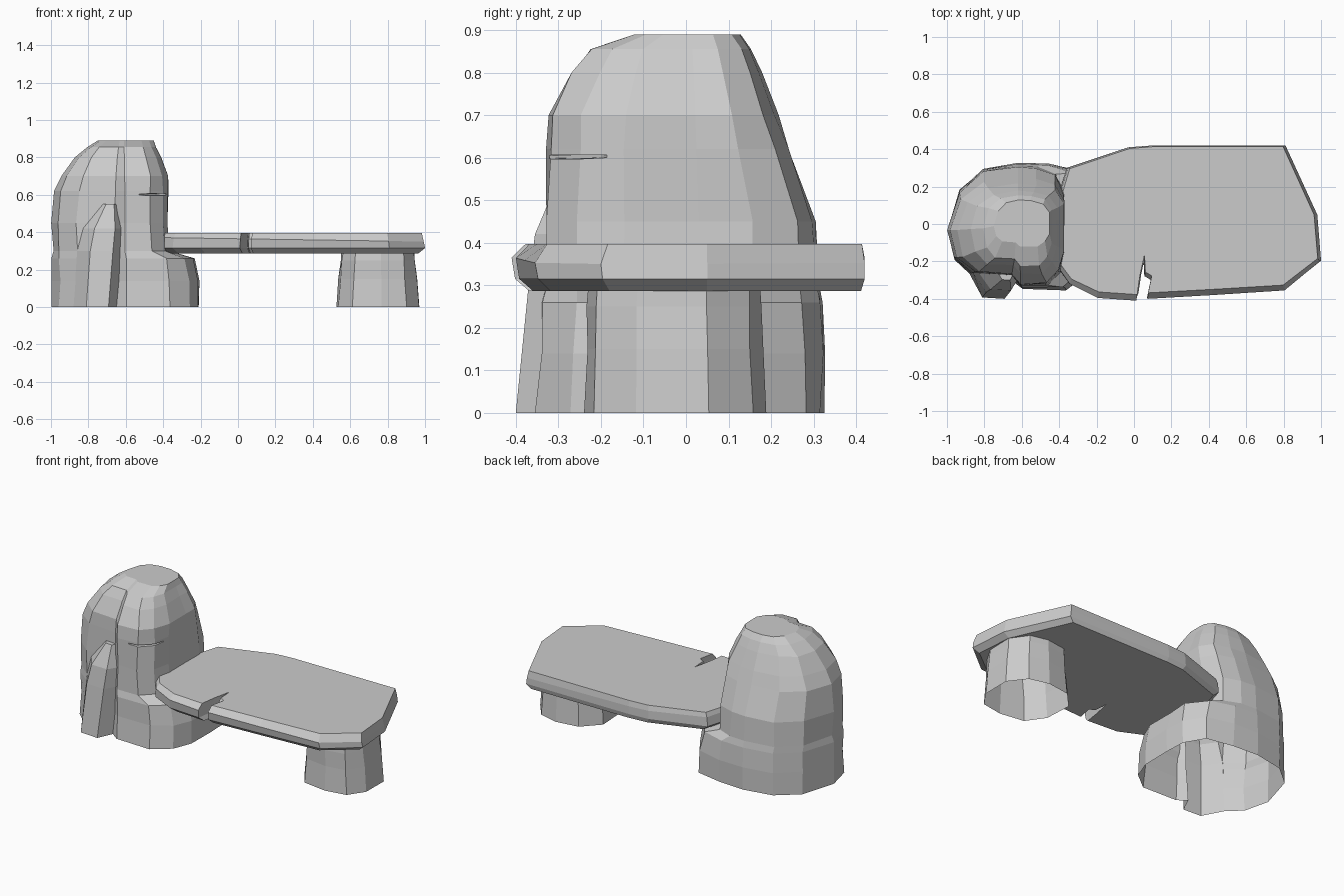
import bpy, bmesh, random

random.seed(4)
cube = bpy.data.objects.get("Cube")
if cube:
    bpy.data.objects.remove(cube, do_unlink=True)

stone = bpy.data.materials.new("grey_stone")
stone.use_nodes = True
GREY = (0.6, 0.6, 0.6, 1)
stone.diffuse_color = GREY
stone.node_tree.nodes["Principled BSDF"].inputs["Base Color"].default_value = GREY


def loft(name, rings):
    """Closed faceted solid through rings of equal point count, bottom to top."""
    bm = bmesh.new()
    loops = [[bm.verts.new(p) for p in ring] for ring in rings]
    for low, high in zip(loops, loops[1:]):
        for i in range(len(low)):
            j = (i + 1) % len(low)
            bm.faces.new((low[i], low[j], high[j], high[i]))
    bm.faces.new(loops[0][::-1])
    bm.faces.new(loops[-1])
    bmesh.ops.recalc_face_normals(bm, faces=bm.faces)
    mesh = bpy.data.meshes.new(name)
    bm.to_mesh(mesh)
    bm.free()
    mesh.materials.append(stone)
    obj = bpy.data.objects.new(name, mesh)
    bpy.context.collection.objects.link(obj)
    return obj


def fit(outline, z, x0, x1, y0, y1, cx, cy, rough=0.0):
    """Stretch a unit outline about a centre so that it fills the given box."""
    ring = []
    for u, v in outline:
        u *= 1 + random.uniform(-rough, 0)
        v *= 1 + random.uniform(-rough, 0)
        x = cx + u * (x1 - cx if u > 0 else cx - x0)
        y = cy + v * (y1 - cy if v > 0 else cy - y0)
        ring.append((x, y, z))
    return ring


def boolean(obj, other, operation):
    mod = obj.modifiers.new(operation.lower(), 'BOOLEAN')
    mod.object, mod.operation, mod.solver = other, operation, 'EXACT'


def bake_and_open_base(obj):
    """Apply the modifiers and remove the faces lying on the ground."""
    bpy.context.view_layer.update()
    graph = bpy.context.evaluated_depsgraph_get()
    mesh = bpy.data.meshes.new_from_object(obj.evaluated_get(graph))
    obj.modifiers.clear()
    obj.data = mesh
    bm = bmesh.new()
    bm.from_mesh(mesh)
    base = [f for f in bm.faces if all(v.co.z < 0.001 for v in f.verts)]
    bmesh.ops.delete(bm, geom=base, context='FACES')
    bm.to_mesh(mesh)
    bm.free()


# Tall boulder that widens under the slab to carry it
boulder_outline = [(1, -.45), (1, .1), (1, .5), (.8, .85), (.4, .97), (0, 1),
                   (-.5, .9), (-.85, .55), (-1, -.1), (-.9, -.55), (-.65, -.8),
                   (-.1, -.84), (.06, -1), (.62, -1), (.88, -.78)]
boulder_levels = [
    (0, -1, -.2, -.36, .335), (.14, -1, -.205, -.35, .335),
    (.26, -1, -.23, -.34, .33), (.3, -1, -.36, -.335, .325),
    (.45, -1, -.37, -.33, .315), (.62, -.985, -.37, -.33, .25),
    (.7, -.95, -.372, -.325, .22), (.8, -.88, -.41, -.27, .18),
    (.855, -.81, -.435, -.23, .155), (.89, -.75, -.45, -.12, .13)]
boulder = loft("boulder", [fit(boulder_outline, *lv, -.62, 0, .04) for lv in boulder_levels])

# Leaning shard against the front of the boulder
shard_outline = [(1, -.1), (.8, 1), (-.8, 1), (-1, -.1), (-.45, -.95), (.5, -1)]
shard_levels = [(0, -.88, -.63, -.4, -.15), (.3, -.86, -.605, -.37, -.15),
                (.42, -.83, -.6, -.355, -.15), (.55, -.73, -.64, -.3, -.15)]
shard = loft("front_shard", [fit(shard_outline, *lv, (lv[1] + lv[2]) / 2, -.25)
                             for lv in shard_levels])

# Thin wedge cut across the front of the boulder
notch = loft("notch_cutter", [
    [(-.62, -.42, .597), (-.3, -.42, .585), (-.3, -.15, .6), (-.42, -.2, .6)],
    [(-.62, -.42, .605), (-.3, -.42, .617), (-.3, -.15, .606), (-.42, -.2, .606)]])
boolean(boulder, shard, 'UNION')
boolean(boulder, notch, 'DIFFERENCE')
bake_and_open_base(boulder)
for helper in (shard, notch):
    bpy.data.objects.remove(helper, do_unlink=True)

# Seat slab with a crack in its front edge: rim, then inset top and bottom
slab_outline = [(-.42, -.22), (-.35, -.32), (-.2, -.395), (.01, -.41), (.025, -.3),
                (.05, -.18), (.055, -.28), (.09, -.3), (.07, -.4), (.42, -.38),
                (.81, -.355), (1, -.2), (.98, .05), (.81, .42), (.1, .42),
                (-.03, .41), (-.36, .3), (-.42, .1)]


def slab_ring(z, sx, front, back, tilt=0):
    return [(.29 + (x - .29) * sx, y * (front if y < 0 else back), z + tilt * x)
            for x, y in slab_outline]


loft("seat_slab", [slab_ring(.287, .95, .9, .98), slab_ring(.315, 1, .98, 1),
                   slab_ring(.365, .99, 1, 1, -.015), slab_ring(.397, .975, .92, .985)])

# Stubby leg under the far end of the slab
leg_outline = [(1, -.45), (1, .35), (.65, .85), (.1, 1), (-.55, .9), (-1, .4),
               (-.95, -.4), (-.6, -.9), (.1, -1), (.7, -.9)]
leg_levels = [(0, .52, .97, -.24, .195), (.15, .535, .96, -.235, .185),
              (.25, .545, .95, -.235, .18), (.3, .55, .945, -.23, .18)]
leg = loft("right_leg", [fit(leg_outline, *lv, .745, -.02, .03) for lv in leg_levels])
bake_and_open_base(leg)
